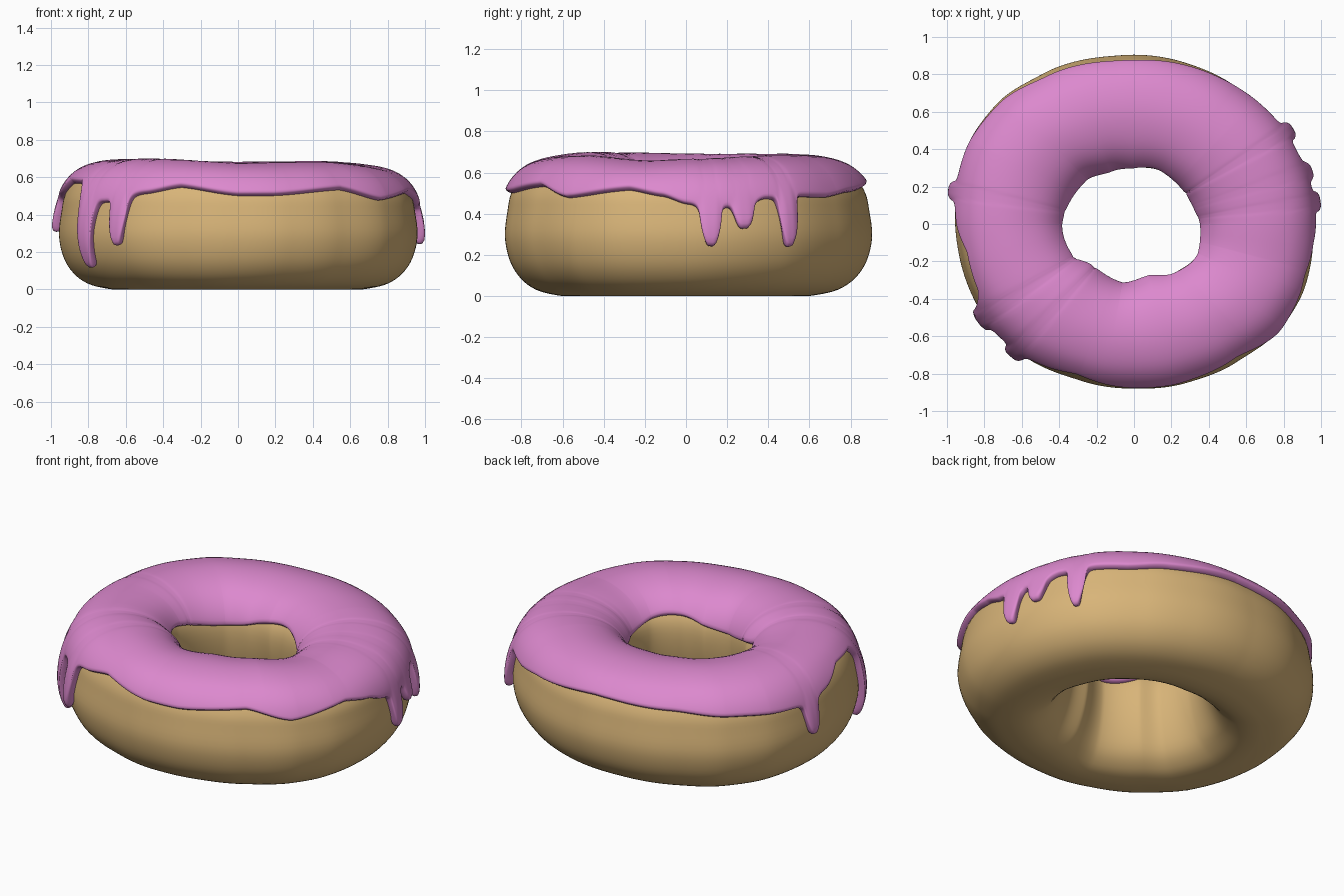
import bpy, bmesh
from math import radians, cos, sin, degrees

if "Cube" in bpy.data.objects:
    bpy.data.objects.remove(bpy.data.objects["Cube"])


def catmull(p0, p1, p2, p3, t):
    return 0.5 * (2*p1 + (p2-p0)*t + (2*p0-5*p1+4*p2-p3)*t*t + (3*p1-p0-3*p2+p3)*t**3)


def around(table, az):
    """Smooth periodic lookup of (azimuth in degrees, value) pairs."""
    n = len(table)
    az %= 360
    i = max((k for k in range(n) if table[k][0] <= az), default=n - 1)
    a0, v0 = table[i]
    a1, v1 = table[(i + 1) % n]
    t = ((az - a0) % 360) / ((a1 - a0) % 360)
    t = t * t * (3 - 2 * t) * 0.5 + t * 0.5
    return v0 + (v1 - v0) * t


# outer and hole radius, crest height, and icing edge height by azimuth
OUTER = [(0, .96), (32, .945), (53, .915), (71, .905), (96, .905), (122, .94), (138, .975),
         (153, .985), (174, .96), (190, .95), (208, .945), (229, .92), (250, .885),
         (270, .88), (289, .895), (307, .92), (325, .965), (338, .975)]
HOLE = [(0, .375), (18, .35), (60, .32), (90, .30), (114, .325), (136, .37), (180, .39),
        (208, .37), (225, .325), (259, .345), (286, .30), (310, .34), (335, .38)]
CREST = [(0, .635), (45, .655), (90, .65), (135, .66), (180, .66), (225, .67), (270, .645),
         (315, .65), (345, .625)]
EDGE = [(0, .445), (8, .43), (18, .44), (24, .47), (33, .48), (48, .475), (62, .50), (90, .535),
        (120, .525), (140, .50), (160, .48), (170, .47), (178, .50), (190, .56), (203, .555),
        (212, .47), (220, .465), (229, .49), (236, .505), (249, .54), (270, .50), (283, .50),
        (308, .53), (323, .475), (343, .52), (353, .485)]
# azimuth, half width in degrees, length
DRIPS = [(7, 2.3, .19), (16.8, 2.5, .115), (31, 2.1, .24), (169.5, 2.2, .165),
         (212, 2.8, .35), (227, 2.5, .25)]

# ring cross-section from bottom middle, through the hole, over the top and down outside
PROFILE = [(.42, .0), (.27, .025), (.13, .10), (.035, .25), (0, .42), (.05, .53), (.21, .615),
           (.48, .65), (.73, .625), (.87, .57), (.945, .50), (.975, .42), (1.0, .29),
           (.955, .17), (.86, .085), (.73, .032), (.57, .007)]
N = len(PROFILE)


def section(t):
    i, f = int(t) % N, t - int(t)
    pts = [PROFILE[(i + k) % N] for k in (-1, 0, 1, 2)]
    return tuple(catmull(*[p[c] for p in pts], f) for c in (0, 1))


def ring_point(az, t, push=0.0):
    u, z = section(t)
    ri, ro = around(HOLE, az), around(OUTER, az)
    r = ri + (ro - ri) * u + push
    if z > 0.45:
        z = 0.45 + (z - 0.45) * (around(CREST, az) - 0.45) / 0.20
    a = radians(az)
    return r * cos(a), r * sin(a), max(z, 0)


def find_t(lo, hi, z):
    """Profile parameter where the falling/rising section reaches height z."""
    rising = section(hi)[1] > section(lo)[1]
    for _ in range(22):
        mid = (lo + hi) / 2
        if (section(mid)[1] < z) == rising:
            lo = mid
        else:
            hi = mid
    return lo


def grid_object(name, rows, closed, color):
    bm = bmesh.new()
    vs = [[bm.verts.new(p) for p in row] for row in rows]
    n, m = len(vs), len(vs[0])
    for i in range(n):
        a, b = vs[i], vs[(i + 1) % n]
        for j in range(m if closed else m - 1):
            k = (j + 1) % m
            bm.faces.new((a[j], a[k], b[k], b[j])).smooth = True
    me = bpy.data.meshes.new(name)
    bm.to_mesh(me)
    bm.free()
    mat = bpy.data.materials.new(name + "_color")
    mat.diffuse_color = color
    mat.use_nodes = True
    mat.node_tree.nodes["Principled BSDF"].inputs["Base Color"].default_value = mat.diffuse_color
    me.materials.append(mat)
    ob = bpy.data.objects.new(name, me)
    bpy.context.collection.objects.link(ob)
    return ob


# dough ring
SEG, PRO = 192, 68
grid_object("dough", [[ring_point(360 * i / SEG, N * j / PRO) for j in range(PRO)]
                      for i in range(SEG)], True, (.69, .46, .19, 1))

# icing sheet draped over the top, with drips running down the outside
COLS, ROWS = 720, 15
rows = []
for i in range(COLS):
    az = 360 * i / COLS
    base = around(EDGE, az)
    drop = bulge = 0
    for a, w, length in DRIPS:
        d = abs((az - a + 180) % 360 - 180) / w
        k = 1 / (1 + d ** 5)
        drop += length * k
        bulge += k
    t_in = find_t(4, 7, .49 + .03 * cos(radians(az * 3 + 130)))
    t_out = find_t(7.2, 13.5, base - drop)
    row = []
    for j in range(ROWS):
        s = j / (ROWS - 1)
        s += 0.5 * (s * s * (3 - 2 * s) - s)
        t = t_in + (t_out - t_in) * s
        below = min(max((base - section(t)[1] + .04) / .1, 0), 1)
        row.append(ring_point(az, t, .014 * min(bulge, 1) * below))
    rows.append(row)
icing = grid_object("icing", rows, False, (.72, .25, .62, 1))
sol = icing.modifiers.new("thickness", "SOLIDIFY")
sol.thickness, sol.offset = .05, .4
sub = icing.modifiers.new("rounding", "SUBSURF")
sub.levels = sub.render_levels = 1
